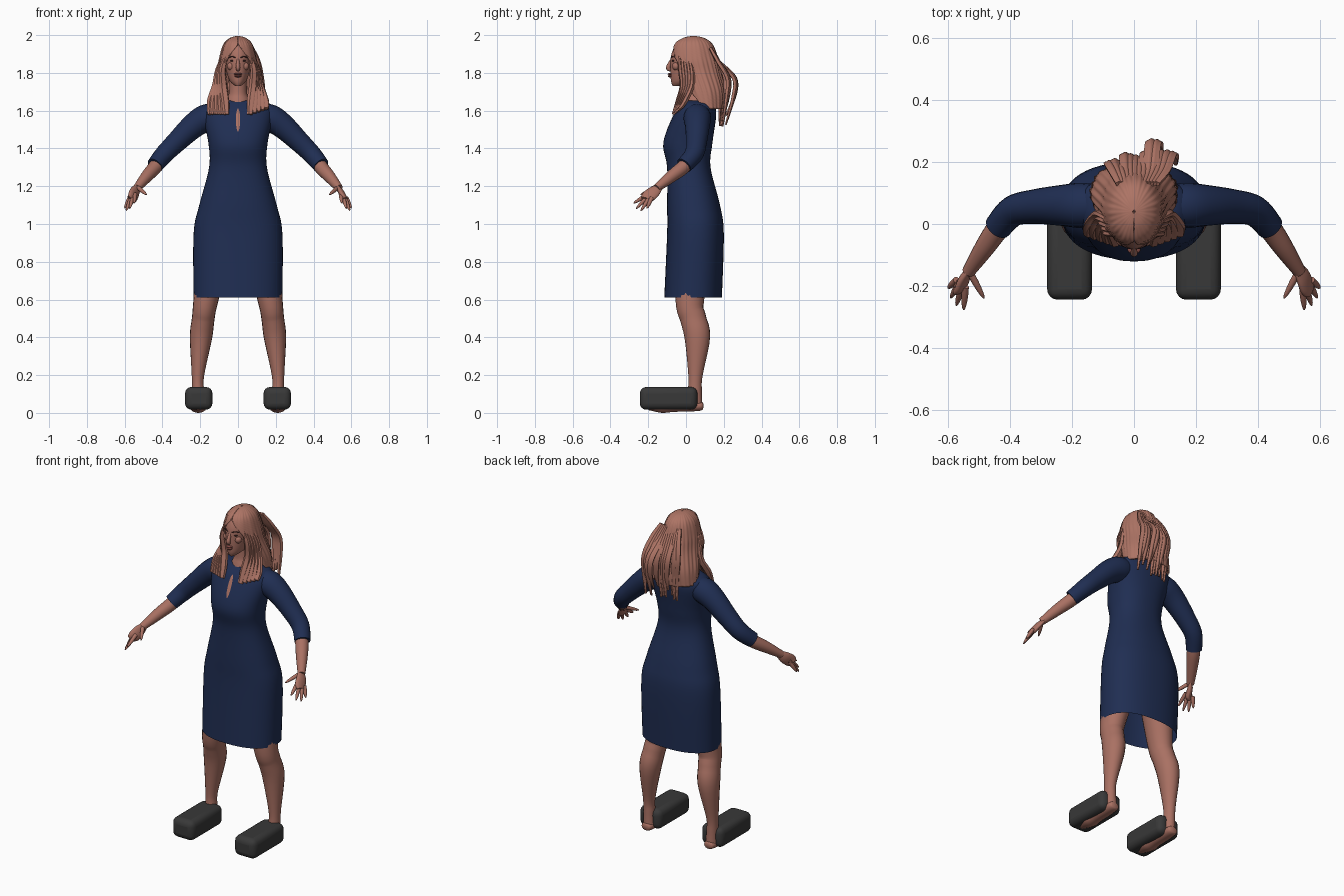
import bpy, bmesh, math, random
from mathutils import Vector

if "Cube" in bpy.data.objects:
    bpy.data.objects.remove(bpy.data.objects["Cube"])
random.seed(4)
UP = Vector((0, 0, 1))
BACK = Vector((0, 1, 0))


def material(name, red, green, blue):
    mat = bpy.data.materials.new(name)
    mat.use_nodes = True
    mat.diffuse_color = (red, green, blue, 1)
    shader = mat.node_tree.nodes["Principled BSDF"]
    shader.inputs["Base Color"].default_value = mat.diffuse_color
    return mat


SKIN = material("warm_skin", .4, .165, .125)
HAIR = material("auburn_hair", .42, .175, .13)
NAVY = material("navy_cloth", .014, .027, .085)
GREY = material("charcoal", .04, .04, .04)
DARK = material("dark_brown", .05, .02, .02)
LIPS = material("lip_rose", .23, .07, .06)


def smooth_path(points, steps):
    """Catmull-Rom interpolation of tuples of any length."""
    padded = [points[0], *points, points[-1]]
    path = []
    for i in range(len(points) - 1):
        for step in range(steps):
            t = step / steps
            path.append([b + t / 2 * (c - a + t * (2 * a - 5 * b + 4 * c - d
                                                   + t * (3 * b - a - 3 * c + d)))
                         for a, b, c, d in zip(*padded[i:i + 4])])
    return path + [list(points[-1])]


def finish(name, bm, mat):
    bmesh.ops.recalc_face_normals(bm, faces=bm.faces)
    mesh = bpy.data.meshes.new(name)
    bm.to_mesh(mesh)
    bm.free()
    mesh.materials.append(mat)
    obj = bpy.data.objects.new(name, mesh)
    bpy.context.collection.objects.link(obj)
    bpy.ops.object.select_all(action="DESELECT")
    obj.select_set(True)
    bpy.context.view_layer.objects.active = obj
    bpy.ops.object.shade_smooth_by_angle(angle=math.radians(50))
    return obj


def bridge_rings(name, rings, mat, closed=True, open_start=False):
    bm = bmesh.new()
    rows = [[bm.verts.new(co) for co in ring] for ring in rings]
    count = len(rows[0])
    for low, high in zip(rows, rows[1:]):
        for i in range(count if closed else count - 1):
            j = (i + 1) % count
            bm.faces.new((low[i], low[j], high[j], high[i]))
    if closed:
        bm.faces.new(rows[-1])
        if not open_start:
            bm.faces.new(rows[0])
    return finish(name, bm, mat)


def stack(name, sections, mat, squareness=2, open_start=False):
    """Level oval rings given as height, front y, back y, half width."""
    def power(value):
        return math.copysign(abs(value) ** (2 / squareness), value)

    angles = [math.tau * i / 48 for i in range(48)]
    rings = [[(width * power(math.sin(a)),
               (front + back) / 2 - (back - front) / 2 * power(math.cos(a)), z) for a in angles]
             for z, front, back, width in smooth_path(sections, 6)]
    return bridge_rings(name, rings, mat, open_start=open_start)


def tube(name, points, mat, side=1, flat=1, up=UP, ribs=0):
    """Oval tube through points given as x, y, z, half width."""
    path = smooth_path(points, 5)
    centres = [Vector((side * x, y, z)) for x, y, z, width in path]
    rings = []
    for i, centre in enumerate(centres):
        along = centres[min(i + 1, len(path) - 1)] - centres[max(i - 1, 0)]
        across = along.cross(up).normalized()
        over = across.cross(along.normalized()) * flat
        ring = []
        for k in range(20):
            a = math.tau * k / 20
            radius = path[i][3] * (1 + .12 * math.sin(ribs * a))
            ring.append(centre + radius * (across * math.cos(a) + over * math.sin(a)))
        rings.append(ring)
    return bridge_rings(name, rings, mat)


def ellipsoid(name, location, size, mat):
    bm = bmesh.new()
    bmesh.ops.create_uvsphere(bm, u_segments=20, v_segments=12, radius=1)
    bmesh.ops.scale(bm, vec=size, verts=bm.verts)
    bmesh.ops.translate(bm, vec=location, verts=bm.verts)
    return finish(name, bm, mat)


# Dress body, open at the hem
dress = stack("dress", [
    (.61, -.115, .19, .235), (.95, -.1, .2, .235), (1.1, -.1, .18, .205),
    (1.3, -.1, .13, .153), (1.43, -.12, .14, .157), (1.58, -.065, .16, .185),
    (1.635, -.025, .145, .155), (1.655, 0, .12, .085)], NAVY, squareness=2.3, open_start=True)

# Keyhole slit laid on the chest
bm = bmesh.new()
bmesh.ops.create_grid(bm, x_segments=4, y_segments=16, size=1)
for v in bm.verts:
    taper = math.sqrt(max(.02, 1 - v.co.y ** 2))
    v.co = (v.co.x * taper * .011, -.3, 1.55 + v.co.y * .06)
slit = finish("keyhole_slit", bm, SKIN)
wrap = slit.modifiers.new("Wrap", "SHRINKWRAP")
wrap.target = dress
wrap.wrap_method = "PROJECT"
wrap.use_project_y = wrap.use_positive_direction = True
wrap.wrap_mode = "ABOVE_SURFACE"
wrap.offset = .003

# Neck, head and central features
stack("neck", [(1.6, -.03, .12, .08), (1.66, -.01, .11, .06), (1.7, 0, .1, .047),
               (1.8, 0, .1, .047)], SKIN)
stack("head", [(1.73, -.07, -.02, .014), (1.76, -.08, .06, .045), (1.83, -.083, .12, .066),
               (1.9, -.077, .13, .07), (1.95, -.05, .12, .055), (1.975, 0, .08, .03)], SKIN)
tube("nose", [(0, -.074, 1.875, .006), (0, -.094, 1.828, .012), (0, -.08, 1.815, .008)],
     SKIN, up=BACK)
ellipsoid("upper_lip", (0, -.083, 1.794), (.021, .014, .006), LIPS)
ellipsoid("lower_lip", (0, -.082, 1.783), (.018, .014, .007), LIPS)


def build_side(word, side):
    # Paired face parts
    ellipsoid(word + "_eye", (side * .029, -.067, 1.864), (.013, .008, .005), DARK)
    tube(word + "_brow", [(.014, -.078, 1.88, .003), (.032, -.071, 1.887, .003),
                          (.05, -.056, 1.88, .002)], DARK, side)
    ellipsoid(word + "_cheek", (side * .036, -.052, 1.835), (.022, .02, .022), SKIN)
    ellipsoid(word + "_ear", (side * .072, .03, 1.83), (.01, .02, .033), SKIN)

    # Arm with three-quarter sleeve
    tube(word + "_sleeve", [(.11, .06, 1.57, .065), (.17, .06, 1.56, .073),
                            (.235, .06, 1.52, .066), (.32, .056, 1.44, .056),
                            (.39, .042, 1.37, .05), (.44, -.01, 1.31, .044)], NAVY, side)
    tube(word + "_forearm", [(.4, .03, 1.35, .036), (.44, -.015, 1.3, .037),
                             (.485, -.08, 1.25, .032), (.535, -.155, 1.19, .021)], SKIN, side)
    tube(word + "_palm", [(.525, -.14, 1.2, .02), (.545, -.17, 1.17, .034),
                          (.558, -.2, 1.145, .036), (.57, -.21, 1.13, .028)],
         SKIN, side, flat=.45, up=Vector((.85, 0, .5)))

    # Fingers fan out from the palm
    digits = [("thumb", Vector((.525, -.165, 1.19)), Vector((.484, -.24, 1.155)))]
    for i, label in enumerate(("index", "middle", "ring", "little")):
        t = i / 3
        knuckle = Vector((.545 + .033 * t, -.215 + .03 * t, 1.15 - .02 * t))
        tip = Vector((.55 + .05 * math.sin(t * 1.5), -.277 + .07 * t ** 1.5,
                      1.11 - .04 * math.sin(t * 2.4)))
        digits.append((label, knuckle, tip))
    for label, base, tip in digits:
        tube(f"{word}_{label}_finger", [(*base.lerp(tip, t), .011 * math.sqrt(1.03 - t * t))
                                        for t in (-.2, .3, .7, .9, 1)], SKIN, side)

    # Leg, bare foot and rounded foot block
    tube(word + "_leg", [(.11, .05, .95, .1), (.17, .02, .6, .066), (.184, .038, .5, .06),
                         (.196, .06, .4, .059), (.212, .05, .2, .033), (.212, .047, .12, .032),
                         (.21, .045, .05, .036)], SKIN, side, flat=1.15, up=BACK)
    tube(word + "_foot", [(.21, .092, .036, .014), (.21, .07, .036, .034), (.21, -.06, .034, .038),
                          (.21, -.13, .034, .045), (.21, -.2, .03, .02)], SKIN, side, flat=.75)
    bm = bmesh.new()
    bmesh.ops.create_cube(bm, size=1)
    bmesh.ops.scale(bm, vec=(.145, .305, .12), verts=bm.verts)
    bmesh.ops.translate(bm, vec=(side * .208, -.092, .077), verts=bm.verts)
    block = finish(word + "_foot_block", bm, GREY)
    bevel = block.modifiers.new("Bevel", "BEVEL")
    bevel.width, bevel.segments = .034, 4

    # Front locks falling onto the chest
    for k in range(5):
        t = k / 4
        tube(f"{word}_front_lock_{k + 1}", [
            (.058 + .012 * t, -.035 + .04 * t, 1.9, .008), (.082 + .02 * t, -.03 + .06 * t, 1.82, .016),
            (.078 + .04 * t, -.02 + .05 * t, 1.73, .019), (.068 + .075 * t, -.04 + .035 * t, 1.65, .02),
            (.062 + .085 * t, -.065 + .03 * t, 1.58 + .015 * (side + 1) * t, .014)],
            HAIR, side, flat=.7, up=BACK, ribs=6)


build_side("left", 1)
build_side("right", -1)

# Hair shell with strand ridges: height, centre y, half width, half depth, face opening
rings = []
for z, centre, width, depth, gap in smooth_path([
        (1.996, .04, .004, .004, .02), (1.985, .04, .042, .055, .02), (1.95, .04, .077, .1, .05),
        (1.87, .045, .1, .125, .68), (1.8, .06, .11, .126, .82), (1.7, .09, .135, .12, 1),
        (1.61, .105, .142, .1, 1.5)], 6):
    ring = []
    for i in range(121):
        a = gap + (math.tau - 2 * gap) * i / 120
        ridge = 1 + .018 * math.sin(30 * a + 8 * z) + .012 * math.sin(11 * a)
        ring.append((width * ridge * math.sin(a), centre - depth * ridge * math.cos(a), z))
    rings.append(ring)
shell = bridge_rings("hair_shell", rings, HAIR, closed=False)
shell.modifiers.new("Thickness", "SOLIDIFY").thickness = .01

# Windblown locks down the back, swept to one side
for k in range(13):
    t = k / 12
    x = -.08 + .2 * t
    sweep = random.uniform(0, .035) + .045 * math.exp(-((t - .7) / .2) ** 2)
    tube(f"back_lock_{k + 1}", [
        (x * .6, .13, 1.93, .012), (x * .85, .17, 1.86, .016), (x, .185 + sweep, 1.77, .017),
        (x + .01, .18 + sweep, 1.67, .015),
        (x + .015, .175 + sweep / 2, random.uniform(1.51, 1.59), .006)],
        HAIR, flat=.7, up=BACK, ribs=5)
